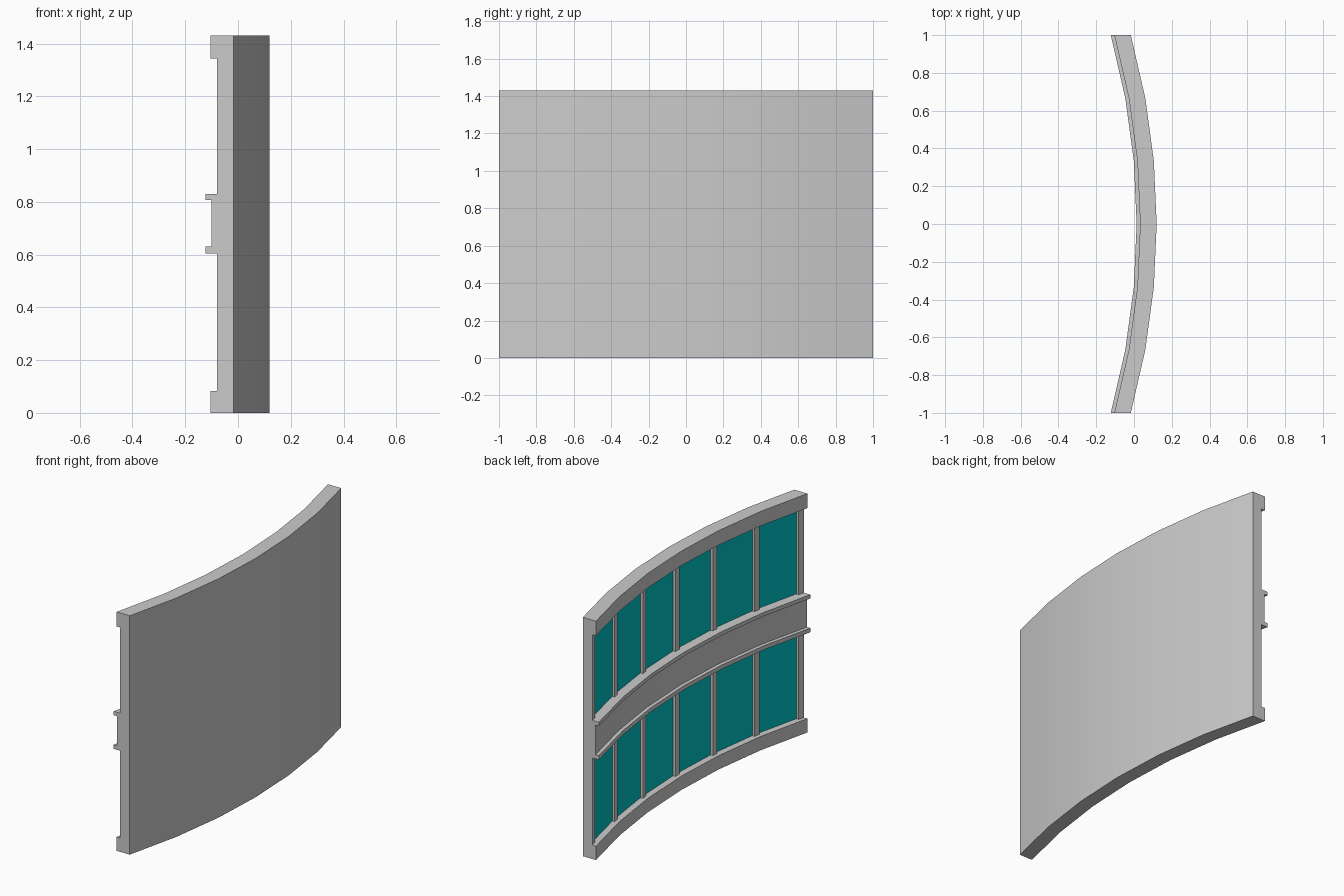
import bpy, bmesh, math

if "Cube" in bpy.data.objects:
    bpy.data.objects.remove(bpy.data.objects["Cube"])

HEIGHT = 1.43
FRONT = 0.12                 # x of the outer skin at the middle
RADIUS = 3.72                # bend radius of the outer skin
STATIONS = [-1 + i / 3 for i in range(7)]

teal = bpy.data.materials.new("teal")
teal.diffuse_color = (0.0, 0.55, 0.57, 1)
teal.use_nodes = True
teal.node_tree.nodes["Principled BSDF"].inputs["Base Color"].default_value = teal.diffuse_color


def skin_x(y):
    """x of the faceted outer skin at y."""
    arc = lambda v: FRONT - RADIUS + math.sqrt(RADIUS ** 2 - v * v)
    i = max(0, min(5, int((y + 1) * 3 + 1e-6)))
    a, b = STATIONS[i], STATIONS[i + 1]
    t = (y - a) / (b - a)
    return arc(a) * (1 - t) + arc(b) * t


def sweep(name, profile, ys, material=None):
    """Sweep a (depth behind skin, z) outline along the bend."""
    bm = bmesh.new()
    rings = [[bm.verts.new((skin_x(y) - d, y, z)) for d, z in profile] for y in ys]
    n = len(profile)
    for r, s in zip(rings, rings[1:]):
        for i in range(n):
            bm.faces.new((r[i], r[(i + 1) % n], s[(i + 1) % n], s[i]))
    bm.faces.new(rings[0])
    bm.faces.new(rings[-1])
    bmesh.ops.recalc_face_normals(bm, faces=bm.faces)
    mesh = bpy.data.meshes.new(name)
    bm.to_mesh(mesh)
    bm.free()
    obj = bpy.data.objects.new(name, mesh)
    bpy.context.collection.objects.link(obj)
    if material:
        mesh.materials.append(material)
    bpy.ops.object.select_all(action='DESELECT')
    obj.select_set(True)
    bpy.context.view_layer.objects.active = obj
    bpy.ops.object.shade_smooth_by_angle(angle=math.radians(30))
    return obj


def box(d0, d1, z0, z1):
    return [(d0, z0), (d1, z0), (d1, z1), (d0, z1)]


# Curved shell: outer skin, top and bottom rails, lipped middle channel
core, rail, web, lip = 0.043, 0.087, 0.084, 0.106
shell = [(0, 0), (rail, 0), (rail, 0.083), (core, 0.083),
         (core, 0.605), (lip, 0.605), (lip, 0.63), (web, 0.63),
         (web, 0.807), (lip, 0.807), (lip, 0.83), (core, 0.83),
         (core, 1.343), (rail, 1.343), (rail, HEIGHT), (0, HEIGHT)]
sweep("curved_shell", shell, STATIONS)

rows = {"lower": (0.083, 0.605), "upper": (0.83, 1.343)}
half = 0.018
for row, (z0, z1) in rows.items():
    # Teal panels in each bay
    for i in range(6):
        ys = [STATIONS[i] + 0.03 if i == 0 else STATIONS[i] + half * 0.9,
              STATIONS[i + 1] - 0.03 if i == 5 else STATIONS[i + 1] - half * 0.9]
        sweep(f"{row}_panel_{i + 1}", box(0.04, 0.047, z0 - 0.01, z1 + 0.01), ys, teal)
    # Upright ribs, with posts flush at both ends
    for i, y in enumerate(STATIONS):
        ys = [y - half, y, y + half]
        if i == 0:
            ys = [-1, -1 + 2 * half]
        elif i == 6:
            ys = [1 - 2 * half, 1]
        sweep(f"{row}_rib_{i + 1}", box(0.03, 0.063, z0 - 0.01, z1 + 0.01), ys)
